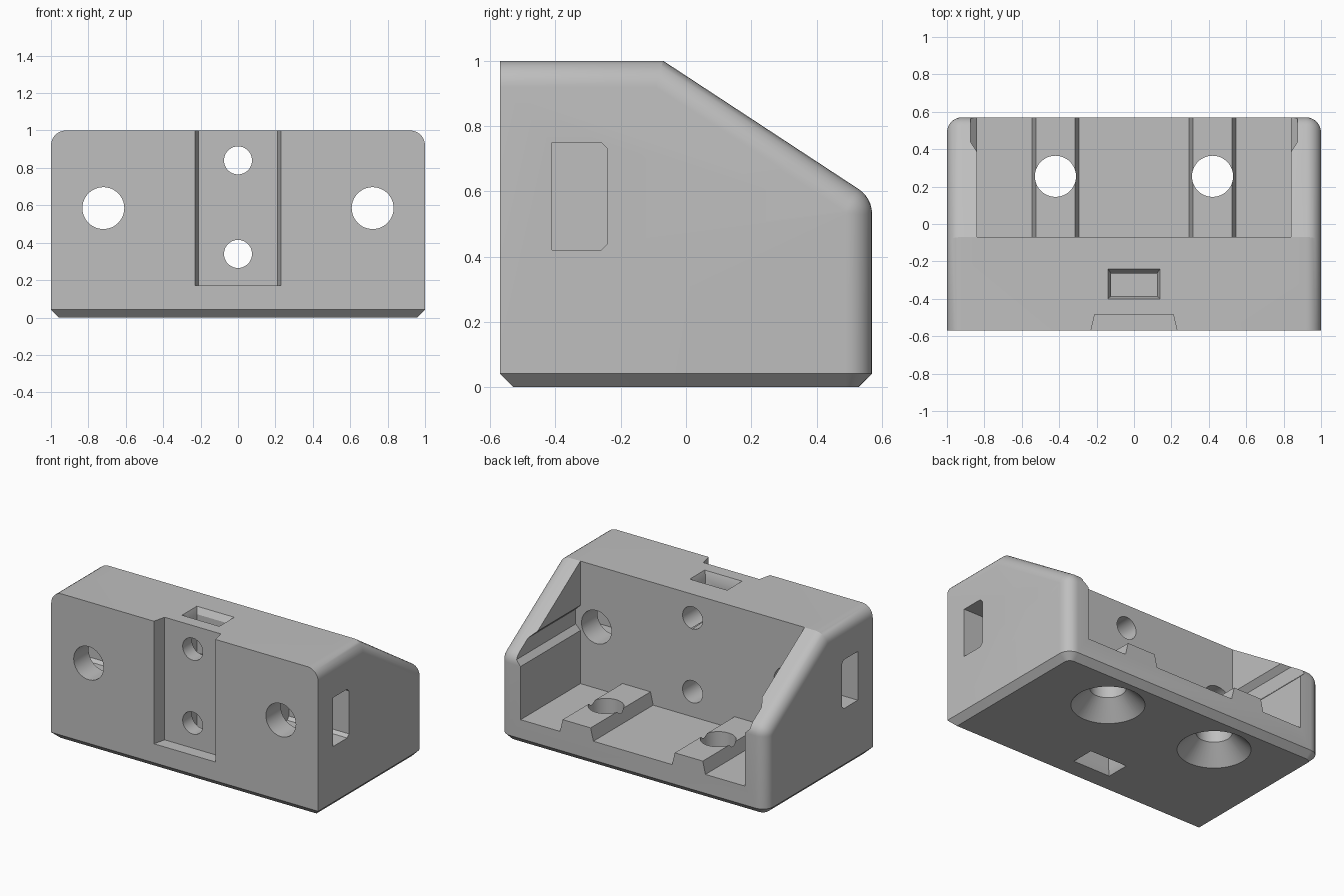
import bpy
import bmesh
from math import sin, cos, pi, atan2, tan, radians
from mathutils import Vector

cube = bpy.data.objects.get("Cube")
if cube:
    bpy.data.objects.remove(cube, do_unlink=True)

grey = bpy.data.materials.new("plain grey")
grey.use_nodes = True
grey.diffuse_color = (0.52, 0.52, 0.52, 1)
grey.node_tree.nodes["Principled BSDF"].inputs["Base Color"].default_value = grey.diffuse_color


def loft_mesh(rings):
    """Closed solid through rings of equal point count."""
    bm = bmesh.new()
    loops = [[bm.verts.new(p) for p in ring] for ring in rings]
    n = len(loops[0])
    for a, b in zip(loops, loops[1:]):
        for i in range(n):
            j = (i + 1) % n
            bm.faces.new((a[i], a[j], b[j], b[i]))
    bm.faces.new(loops[0][::-1])
    bm.faces.new(loops[-1])
    bmesh.ops.recalc_face_normals(bm, faces=bm.faces)
    return bm


def add_object(name, bm):
    mesh = bpy.data.meshes.new(name)
    bm.to_mesh(mesh)
    bm.free()
    mesh.materials.append(grey)
    obj = bpy.data.objects.new(name, mesh)
    bpy.context.collection.objects.link(obj)
    return obj


def circle(r, n=48):
    return [(r * cos(2 * pi * i / n), r * sin(2 * pi * i / n)) for i in range(n)]


# Side profile of the body, with a rounded corner below the slope
H, D = 1.0, 0.57
kink, eave = Vector((-0.07, H)), Vector((D, 0.58))
slope = (kink - eave).normalized()
r = 0.09
turn = pi / 2 - atan2(slope.y, -slope.x)
t = r * tan(turn / 2)
centre = Vector((D - r, eave.y - t))
arc = [centre + r * Vector((cos(turn * i / 6), sin(turn * i / 6))) for i in range(7)]
profile = [(-D, 0), (D, 0)] + [tuple(p) for p in arc] + [tuple(kink), (-D, H)]
bm = loft_mesh([[(x, y, z) for y, z in profile] for x in (-1, 1)])

# Round the side edges along the top, the slope and the back
side = [e for e in bm.edges
        if abs(e.verts[0].co.x - e.verts[1].co.x) < 1e-4
        and not all(v.co.z < 0.01 for v in e.verts)
        and not all(v.co.y < -D + 0.01 for v in e.verts)]
bmesh.ops.bevel(bm, geom=side, offset=0.08, offset_type='OFFSET', segments=7,
                profile=0.5, affect='EDGES', clamp_overlap=False)
bmesh.ops.remove_doubles(bm, verts=bm.verts, dist=0.0005)

# Chamfer around the base
base = [e for e in bm.edges if all(v.co.z < 0.001 for v in e.verts)]
bmesh.ops.bevel(bm, geom=base, offset=0.042, offset_type='OFFSET', segments=1,
                affect='EDGES', clamp_overlap=False)
bmesh.ops.recalc_face_normals(bm, faces=bm.faces)
body = add_object("bracket_body", bm)

cutters = []


def cutter(name, rings):
    obj = add_object(name, loft_mesh(rings))
    obj.hide_render = True
    cutters.append(obj)


# Open tray at the back, with dovetail floor ridges and side grooves
half = [(0.295, 0.17), (0.315, 0.255), (0.525, 0.255), (0.545, 0.17),
        (0.84, 0.17), (0.84, 0.53), (0.875, 0.565), (0.875, 0.665),
        (0.84, 0.70), (0.84, 1.2)]
tray = half + [(-x, z) for x, z in reversed(half)]
cutter("tray_cutter", [[(x, y, z) for x, z in tray] for y in (-0.07, 0.8)])

# Tapered channel on the front
channel = [(-0.23, -D), (0.23, -D), (0.21, -0.485), (-0.21, -0.485)]
channel[0:2] = [(-0.235, -D - 0.02), (0.235, -D - 0.02)]
cutter("channel_cutter", [[(x, y, z) for x, y in channel] for z in (0.17, 1.1)])


def front_hole(x, z, rad):
    cutter("front_hole_cutter", [[(x + a, y, z + b) for a, b in circle(rad)]
                                 for y in (-0.8, 0.1)])


for z in (0.34, 0.84):
    front_hole(0, z, 0.075)

for s in (-1, 1):
    front_hole(s * 0.72, 0.585, 0.112)
    # Countersunk floor holes
    cutter("floor_hole_cutter",
           [[(s * 0.42 + a, 0.255 + b, z) for a, b in circle(rad)]
            for z, rad in ((-0.05, 0.275), (0.115, 0.11), (0.5, 0.11))])
    # Side slots reaching the large front holes
    slot = [(-0.41, 0.42), (-0.41, 0.75), (-0.26, 0.75),
            (-0.24, 0.73), (-0.24, 0.44), (-0.26, 0.42)]
    cutter("side_slot_cutter", [[(s * x, y, z) for y, z in slot] for x in (0.55, 1.1)])


def rect(w, y0, y1, z):
    return [(-w, y0, z), (w, y0, z), (w, y1, z), (-w, y1, z)]


# Flared slots from the top and the bottom reaching the small holes
for face, out, end in ((H, 1, 0.70), (0, -1, 0.47)):
    cutter("nut_slot_cutter", [rect(0.14, -0.4, -0.24, face + out * 0.05),
                               rect(0.14, -0.4, -0.24, face),
                               rect(0.122, -0.385, -0.265, face - out * 0.04),
                               rect(0.122, -0.385, -0.265, end)])

# Cut everything out of the body
bpy.ops.object.select_all(action='DESELECT')
body.select_set(True)
bpy.context.view_layer.objects.active = body
for c in cutters:
    mod = body.modifiers.new("cut", 'BOOLEAN')
    mod.operation = 'DIFFERENCE'
    mod.solver = 'EXACT'
    mod.object = c
    bpy.ops.object.modifier_apply(modifier=mod.name)
for c in cutters:
    bpy.data.objects.remove(c, do_unlink=True)

bpy.ops.object.shade_smooth_by_angle(angle=radians(25))
